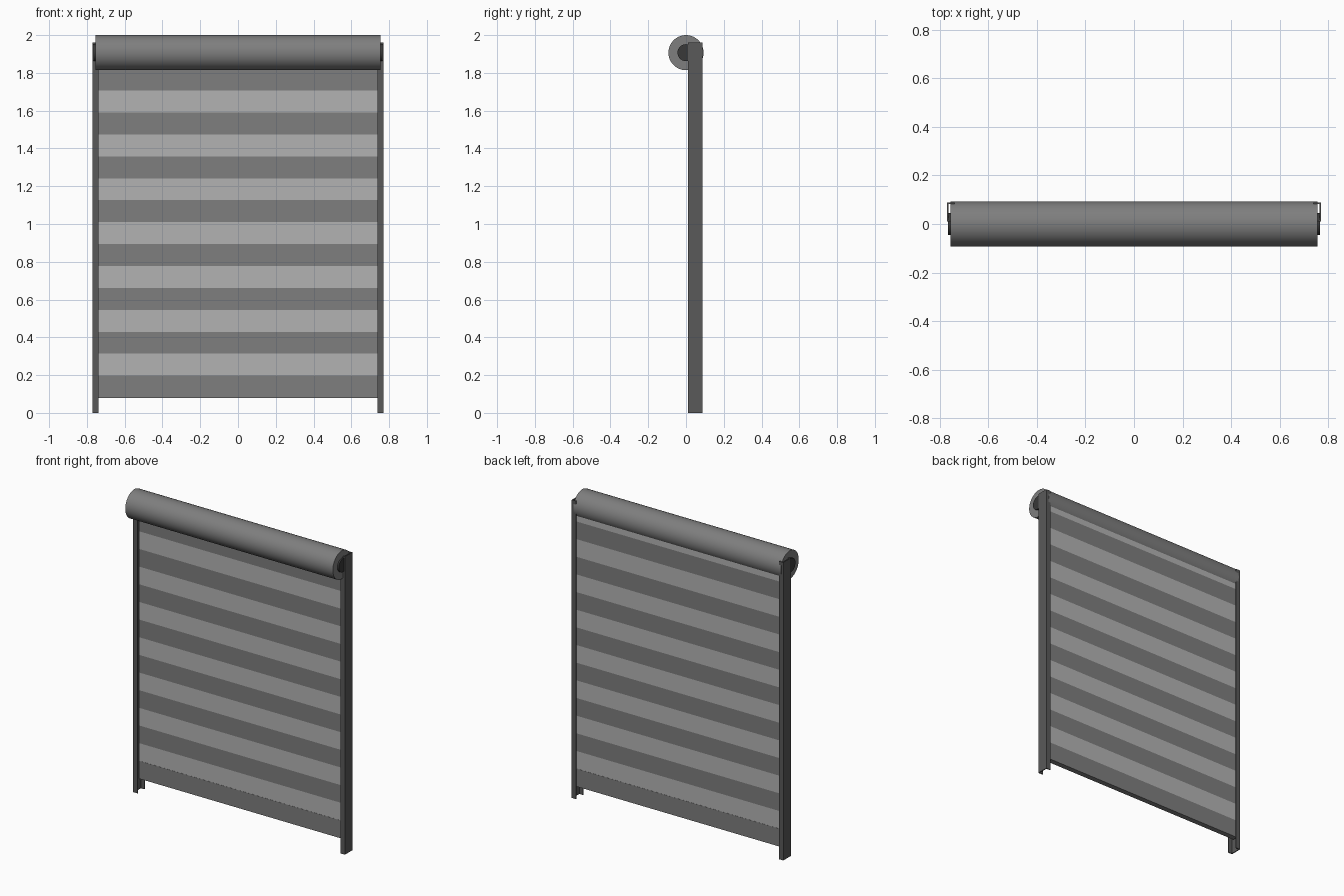
import bpy, bmesh, math

if "Cube" in bpy.data.objects:
    bpy.data.objects.remove(bpy.data.objects["Cube"])

def mat(name, v):
    m = bpy.data.materials.new(name)
    m.diffuse_color = (v, v, v, 1)
    m.use_nodes = True
    m.node_tree.nodes["Principled BSDF"].inputs["Base Color"].default_value = m.diffuse_color
    return m

DARK, LIGHT = mat("dark_fabric", 0.21), mat("light_fabric", 0.45)
METAL, TUBE, PIN = mat("rail_metal", 0.10), mat("roller_cloth", 0.21), mat("axle_metal", 0.04)

def add_object(name, bm, material):
    bmesh.ops.recalc_face_normals(bm, faces=bm.faces)
    me = bpy.data.meshes.new(name)
    bm.to_mesh(me)
    bm.free()
    me.materials.append(material)
    ob = bpy.data.objects.new(name, me)
    bpy.context.collection.objects.link(ob)
    return ob

def box(name, x, y, z, material):
    bm = bmesh.new()
    bmesh.ops.create_cube(bm, size=1)
    for v in bm.verts:
        v.co = [r[0] + (c + 0.5) * (r[1] - r[0]) for c, r in zip(v.co, (x, y, z))]
    return add_object(name, bm, material)

def cylinder(name, radius, half, sides, material):
    bpy.ops.mesh.primitive_cylinder_add(vertices=sides, radius=radius, depth=2 * half,
                                        location=(0, 0, 1.907), rotation=(0, math.pi / 2, 0))
    ob = bpy.context.object
    ob.name = name
    ob.data.materials.append(material)
    bpy.ops.object.shade_smooth_by_angle(angle=math.radians(30))

# rolled fabric and the axle through it
cylinder("fabric_roll", 0.093, 0.755, 48, TUBE)
cylinder("axle", 0.045, 0.765, 32, PIN)

# U-shaped side rails, open towards the fabric
T, X0, X1, Y0, Y1 = 0.006, 0.738, 0.77, 0.011, 0.088
profile = [(X0, Y0), (X1, Y0), (X1, Y1), (X0, Y1), (X0, Y1 - T),
           (X1 - T, Y1 - T), (X1 - T, Y0 + T), (X0, Y0 + T)]
for name, s in (("right_rail", 1), ("left_rail", -1)):
    bm = bmesh.new()
    f = bm.faces.new([bm.verts.new((s * x, y, 0)) for x, y in profile])
    ext = bmesh.ops.extrude_face_region(bm, geom=[f])["geom"]
    bmesh.ops.translate(bm, vec=(0, 0, 1.96),
                        verts=[v for v in ext if isinstance(v, bmesh.types.BMVert)])
    add_object(name, bm, METAL)

# bottom bar
W = (-0.752, 0.752)
box("bottom_bar", W, (0.046, 0.081), (0.08, 0.197), DARK)

# front and back fabric layers, alternating stripes up into the roll
P = 0.1161
for layer, y in (("front", 0.049), ("back", 0.078)):
    for i in range(15):
        z = 0.197 + i * P
        top = min(z + P, 1.88)
        box(f"{layer}_stripe_{i + 1}", W, (y - 0.002, y + 0.002), (z, top),
            DARK if i % 2 else LIGHT)
